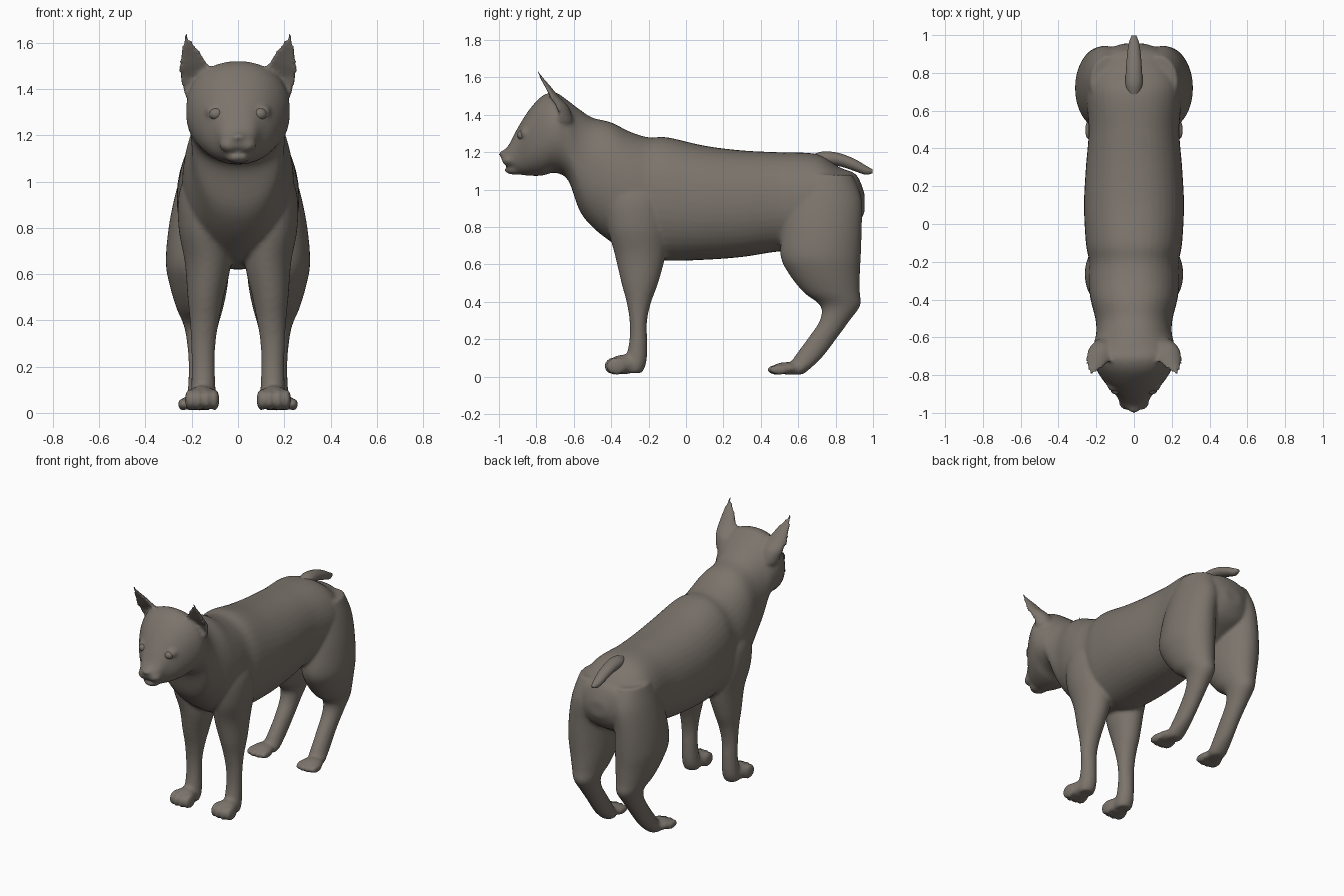
import bpy, bmesh
from math import sin, cos, pi, copysign
from mathutils import Matrix, Vector

cube = bpy.data.objects.get("Cube")
if cube:
    bpy.data.objects.remove(cube, do_unlink=True)

fur = bpy.data.materials.new("grey_brown")
fur.use_nodes = True
fur.diffuse_color = (0.2, 0.175, 0.15, 1)
fur.node_tree.nodes["Principled BSDF"].inputs["Base Color"].default_value = fur.diffuse_color


def smooth_rings(rings, steps=5):
    """Catmull-Rom interpolation through a list of section tuples."""
    pts = [Vector(r) for r in rings]
    pts = [pts[0]] + pts + [pts[-1]]
    out = []
    for a, b, c, d in zip(pts, pts[1:], pts[2:], pts[3:]):
        for i in range(steps):
            t = i / steps
            out.append(b + (c - a) * t / 2 + (a * 2 - b * 5 + c * 4 - d) * t * t / 2
                       + (b * 3 - a - c * 3 + d) * t ** 3 / 2)
    return out + [pts[-1]]


def skin(bm, loops):
    loops = [[bm.verts.new(p) for p in loop] for loop in loops]
    n = len(loops[0])
    for a, b in zip(loops, loops[1:]):
        for i in range(n):
            j = (i + 1) % n
            bm.faces.new((a[i], a[j], b[j], b[i]))
    bm.faces.new(loops[0])
    bm.faces.new(loops[-1])


ANGLES = [2 * pi * i / 40 for i in range(40)]


def power(v, p):
    return copysign(abs(v) ** (2 / p), v)


def loft_along(bm, rings, p=2.0):
    """Sections facing y, given as (y, top, bottom, half width)."""
    skin(bm, [[(w * power(cos(a), p), y, (t + b) / 2 + (t - b) / 2 * power(sin(a), p))
               for a in ANGLES] for y, t, b, w in smooth_rings(rings)])


def loft_up(bm, rings, side, cup=1.0):
    """Level sections, given as (x, y, z, radius x, radius y); cup hollows the front."""
    skin(bm, [[(side * (r[0] + r[3] * cos(a)),
                r[1] + r[4] * sin(a) * (cup if sin(a) < 0 else 1), r[2])
               for a in ANGLES]
              for r in (list(v) for v in smooth_rings(rings))])


def blob(bm, centre, radii):
    m = Matrix.Translation(centre) @ Matrix.Diagonal((*radii, 1))
    bmesh.ops.create_uvsphere(bm, u_segments=24, v_segments=16, radius=1, matrix=m)


def paw(bm, x, y, z, side):
    blob(bm, (side * x, y, z), (0.064, 0.075, z - 0.012))
    for i in (-1.5, -0.5, 0.5, 1.5):
        reach = 0.055 - 0.012 * abs(i)
        blob(bm, (side * x + i * 0.036, y - reach, z - 0.008),
             (0.021, 0.055, z - 0.018))


def finish(bm, name, voxel=None):
    bmesh.ops.recalc_face_normals(bm, faces=bm.faces)
    mesh = bpy.data.meshes.new(name)
    bm.to_mesh(mesh)
    bm.free()
    mesh.materials.append(fur)
    obj = bpy.data.objects.new(name, mesh)
    bpy.context.collection.objects.link(obj)
    bpy.ops.object.select_all(action="DESELECT")
    obj.select_set(True)
    bpy.context.view_layer.objects.active = obj
    if voxel:
        remesh = obj.modifiers.new("blend", "REMESH")
        remesh.mode = "VOXEL"
        remesh.voxel_size = voxel
        relax = obj.modifiers.new("relax", "SMOOTH")
        relax.factor = 0.5
        relax.iterations = 6
        for m in ("blend", "relax"):
            bpy.ops.object.modifier_apply(modifier=m)
    bpy.ops.object.shade_smooth()
    return obj


body = bmesh.new()

# Trunk, neck and head in one run from rump to muzzle
loft_along(body, [
    (.955, .98, .88, .06), (.91, 1.08, .8, .17), (.82, 1.12, .74, .23),
    (.7, 1.19, .68, .255), (.5, 1.2, .67, .24), (.3, 1.21, .64, .255),
    (.1, 1.235, .625, .265), (-.1, 1.28, .62, .255), (-.2, 1.28, .64, .238),
    (-.3, 1.31, .66, .242), (-.4, 1.36, .72, .23), (-.5, 1.385, .8, .205),
    (-.57, 1.43, .89, .2), (-.63, 1.475, 1.05, .212), (-.7, 1.52, 1.09, .225),
    (-.77, 1.5, 1.075, .2), (-.84, 1.425, 1.075, .155), (-.9, 1.33, 1.085, .1),
    (-.95, 1.235, 1.125, .07), (-.985, 1.205, 1.15, .035)], p=2.2)

# Lips, chin and nose
for s in (-1, 1):
    blob(body, (s * .035, -.945, 1.158), (.045, .04, .032))
blob(body, (0, -.915, 1.105), (.055, .055, .025))
blob(body, (0, -.98, 1.193), (.03, .022, .016))

for s in (-1, 1):
    # Hind leg
    loft_up(body, [
        (.13, .75, 1.08, .1, .14), (.145, .745, .95, .125, .195),
        (.17, .73, .8, .13, .21), (.175, .72, .65, .137, .215),
        (.17, .74, .55, .125, .19), (.165, .78, .45, .1, .15),
        (.16, .825, .38, .075, .107), (.16, .795, .3, .06, .08),
        (.16, .725, .2, .053, .077), (.165, .65, .1, .052, .075),
        (.17, .6, .04, .055, .06), (.17, .585, .012, .04, .04)], s)
    paw(body, .185, .535, .045, s)
    # Front leg with shoulder
    loft_up(body, [
        (.12, -.28, 1.06, .09, .12), (.14, -.27, .95, .115, .165),
        (.15, -.26, .8, .107, .16), (.13, -.245, .65, .1, .135),
        (.14, -.247, .5, .078, .098), (.145, -.252, .4, .063, .066),
        (.15, -.255, .3, .053, .047), (.15, -.255, .2, .05, .047),
        (.15, -.265, .1, .053, .056), (.15, -.28, .05, .055, .06),
        (.15, -.285, .02, .045, .05)], s)
    paw(body, .155, -.335, .065, s)
    # Ear with a hollow front
    loft_up(body, [
        (.16, -.67, 1.36, .065, .07), (.175, -.7, 1.44, .075, .075),
        (.19, -.735, 1.5, .065, .055), (.205, -.765, 1.56, .045, .035),
        (.219, -.79, 1.61, .02, .018), (.225, -.8, 1.645, .007, .008)], s, cup=-.2)
    # Heavy eyelid ridge
    blob(body, (s * .097, -.86, 1.302), (.046, .03, .032))
finish(body, "cat_body", voxel=.011)

# Short tail resting above the rump
tail = bmesh.new()
loft_along(tail, [
    (.68, 1.19, 1.13, .03), (.74, 1.205, 1.13, .045), (.82, 1.195, 1.125, .042),
    (.9, 1.165, 1.1, .036), (.96, 1.13, 1.08, .027), (.998, 1.108, 1.088, .012)])
finish(tail, "tail")

# Eyes
for s, label in ((1, "left_eye"), (-1, "right_eye")):
    eye = bmesh.new()
    blob(eye, (s * .095, -.873, 1.292), (.03, .029, .027))
    finish(eye, label)
